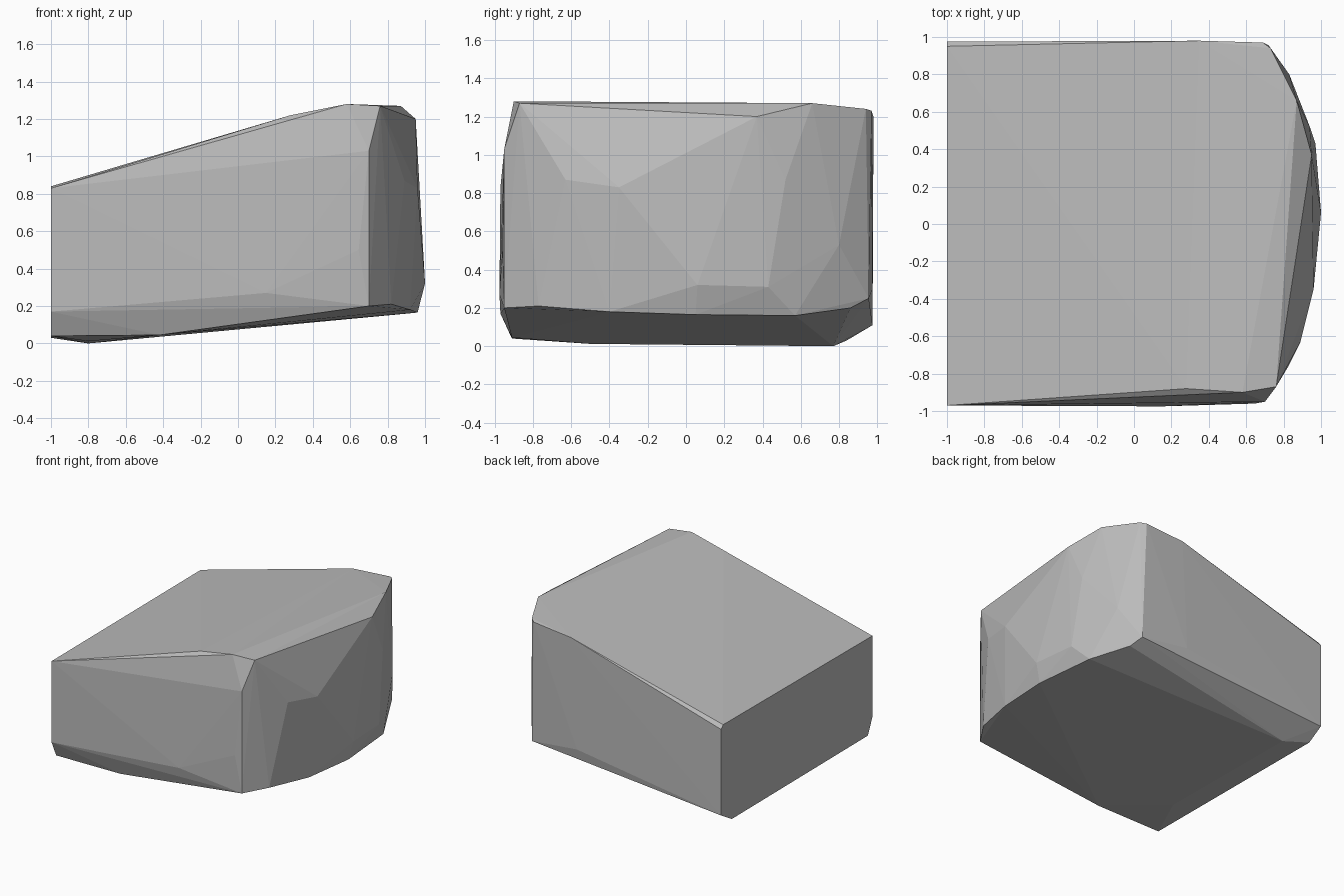
import bpy, bmesh

if "Cube" in bpy.data.objects:
    bpy.data.objects.remove(bpy.data.objects["Cube"])

# Corner points of the chipped stone, grouped by region
left_end = [(-1, -.97, .83), (-1, -.97, .17), (-1, -.91, .04), (-1, .84, .03),
            (-1, .975, .11), (-1, .975, .81), (-1, .95, .84)]
underside = [(-.8, .77, 0), (-.8, -.5, .012), (-.42, -.91, .045),
             (.82, -.77, .21), (.92, -.4, .18), (.96, .05, .165),
             (.91, .57, .16), (.76, .86, .2)]
front_side = [(.15, -.975, .27), (.7, -.95, .2), (.645, -.96, .5), (.7, -.95, 1.03)]
top_rim = [(.28, -.88, 1.22), (.58, -.9, 1.28), (.76, -.87, 1.27),
           (.95, .37, 1.2), (.87, .66, 1.27), (.73, .94, 1.24)]
rounded_end = [(.89, -.63, .87), (.96, -.35, .83), (1, .06, .32), (.97, .43, .31),
               (.94, .52, .87), (.83, .8, .53)]
back_side = [(.35, .98, 1.2), (.69, .97, 1.23), (.72, .955, .25), (.3, .975, .3)]

# Stone block: convex hull around the corner points
bm = bmesh.new()
for p in left_end + underside + front_side + top_rim + rounded_end + back_side:
    bm.verts.new(p)
hull = bmesh.ops.convex_hull(bm, input=bm.verts)
loose = {g for g in hull["geom_interior"] + hull["geom_unused"]
         if isinstance(g, bmesh.types.BMVert)}
bmesh.ops.delete(bm, geom=list(loose), context='VERTS')
bmesh.ops.recalc_face_normals(bm, faces=bm.faces)
mesh = bpy.data.meshes.new("stone_block")
bm.to_mesh(mesh)
bm.free()

# Plain grey stone
stone = bpy.data.materials.new("grey_stone")
stone.diffuse_color = (.5, .5, .5, 1)
stone.use_nodes = True
stone.node_tree.nodes["Principled BSDF"].inputs["Base Color"].default_value = stone.diffuse_color
mesh.materials.append(stone)
block = bpy.data.objects.new("stone_block", mesh)
bpy.context.collection.objects.link(block)
